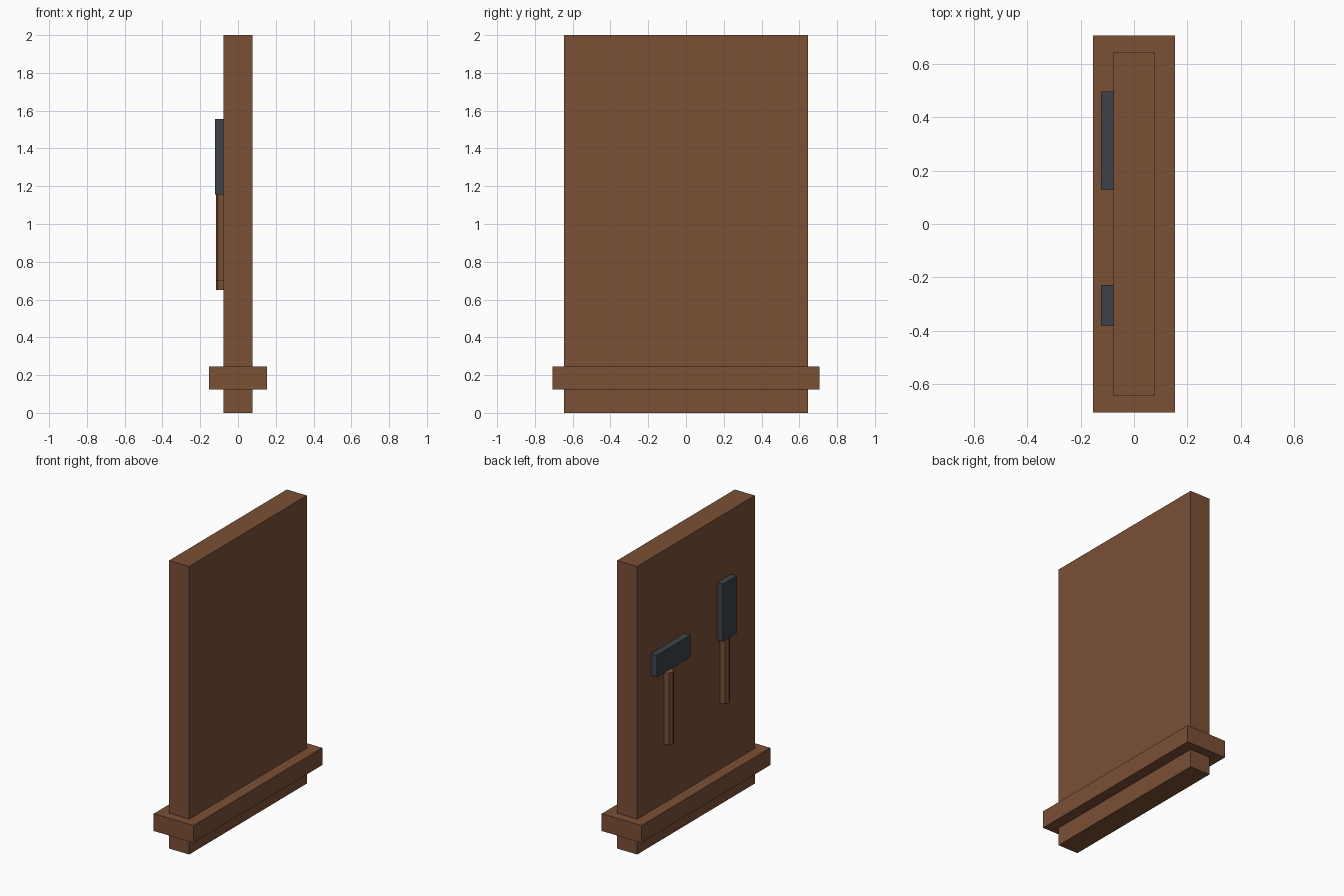
import bpy

if "Cube" in bpy.data.objects:
    bpy.data.objects.remove(bpy.data.objects["Cube"])


def material(name, rgb):
    m = bpy.data.materials.new(name)
    m.diffuse_color = (*rgb, 1.0)
    m.use_nodes = True
    m.node_tree.nodes["Principled BSDF"].inputs["Base Color"].default_value = m.diffuse_color
    return m


wood = material("brown wood", (0.195, 0.079, 0.036))
iron = material("dark iron", (0.047, 0.055, 0.066))

FACE = -0.077  # side of the board that carries the tools


def box(name, mat, x, y, z):
    """Box spanning the given (low, high) ranges."""
    spans = (x, y, z)
    bpy.ops.mesh.primitive_cube_add(size=1, location=[(a + b) / 2 for a, b in spans])
    ob = bpy.context.object
    ob.name = name
    ob.scale = [b - a for a, b in spans]
    bpy.ops.object.transform_apply(location=False, rotation=False, scale=True)
    ob.data.materials.append(mat)


def handle(name, y, z0, z1):
    """Eight-sided rod half sunk into the board."""
    bpy.ops.mesh.primitive_cylinder_add(vertices=8, radius=0.04, depth=z1 - z0,
                                        location=(FACE, y, (z0 + z1) / 2))
    ob = bpy.context.object
    ob.name = name
    ob.data.materials.append(wood)


# Upright board and the ledge around its foot
box("board", wood, (-0.077, 0.077), (-0.645, 0.645), (0.0, 2.0))
box("ledge", wood, (-0.153, 0.153), (-0.706, 0.706), (0.125, 0.245))

# Hammer
box("hammer_head", iron, (-0.123, FACE + 0.03), (0.127, 0.496), (1.185, 1.338))
handle("hammer_handle", 0.31, 0.65, 1.15)

# Chisel
box("chisel_blade", iron, (-0.123, FACE + 0.03), (-0.382, -0.229), (1.157, 1.555))
handle("chisel_handle", -0.305, 0.70, 1.2)
